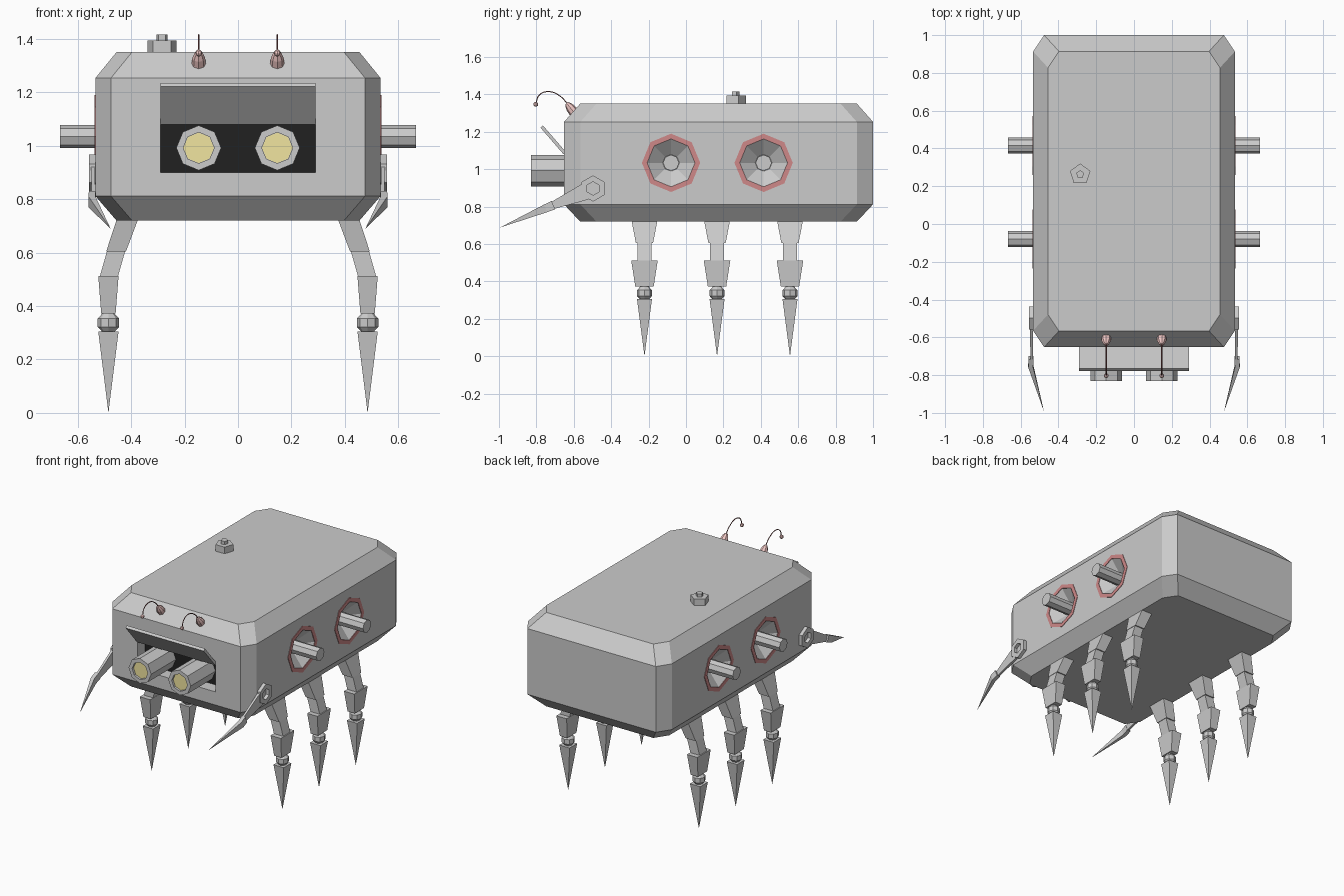
import bpy, bmesh
from math import sin, cos, pi
from mathutils import Vector

if "Cube" in bpy.data.objects:
    bpy.data.objects.remove(bpy.data.objects["Cube"])


def material(name, rgb):
    m = bpy.data.materials.new(name)
    m.diffuse_color = (*rgb, 1)
    m.use_nodes = True
    m.node_tree.nodes["Principled BSDF"].inputs["Base Color"].default_value = m.diffuse_color
    return m


RED = material("red_trim", (0.62, 0.25, 0.25))
PINK = material("pink", (0.88, 0.58, 0.56))
YELLOW = material("yellow_lens", (0.88, 0.78, 0.35))
BLACK = material("black", (0.015, 0.015, 0.015))
WIRE = material("dark_wire", (0.22, 0.08, 0.08))


def loft(name, rings, mat=None, closed=False):
    """Skin a list of equal-length point rings; cap the ends or close into a loop."""
    bm = bmesh.new()
    rows = [[bm.verts.new(p) for p in r] for r in rings]
    n = len(rows[0])
    pairs = list(zip(rows, rows[1:])) + ([(rows[-1], rows[0])] if closed else [])
    for a, b in pairs:
        for i in range(n):
            j = (i + 1) % n
            bm.faces.new((a[i], a[j], b[j], b[i]))
    if not closed:
        bm.faces.new(rows[0])
        bm.faces.new(rows[-1])
    bmesh.ops.remove_doubles(bm, verts=bm.verts, dist=1e-5)
    bmesh.ops.recalc_face_normals(bm, faces=bm.faces)
    me = bpy.data.meshes.new(name)
    bm.to_mesh(me)
    bm.free()
    if mat:
        me.materials.append(mat)
    ob = bpy.data.objects.new(name, me)
    bpy.context.collection.objects.link(ob)
    return ob


def ngon(c, r, n, axis):
    """Regular polygon round an axis, first corner pointing up (or to +y)."""
    c, axis = Vector(c), Vector(axis).normalized()
    up = Vector((0, 1, 0)) if abs(axis.z) > 0.9 else Vector((0, 0, 1))
    u = (up - axis * up.dot(axis)).normalized()
    v = axis.cross(u)
    return [c + r * (u * cos(2 * pi * i / n) + v * sin(2 * pi * i / n)) for i in range(n)]


def rect(cx, cy, z, hx, hy):
    return [(cx + a * hx, cy + b * hy, z) for a, b in ((-1, -1), (1, -1), (1, 1), (-1, 1))]


def chamfered(z, hx, hy):
    """Body cross-section: rectangle with cut corners."""
    cx, cy, mid = 0.058, 0.087, 0.174
    pts = [(hx - cx, hy), (hx, hy - cy)]
    pts += [(x, -y) for x, y in pts[::-1]]
    pts += [(-x, y) for x, y in pts[::-1]]
    return [(x, y + mid, z) for x, y in pts]


# Body shell
body = loft("body", [chamfered(0.72, 0.455, 0.74), chamfered(0.812, 0.534, 0.826),
                     chamfered(1.253, 0.534, 0.826), chamfered(1.35, 0.455, 0.74)])

# Cutters: front window and side port funnels
cutters = [loft("window_cutter", [rect(0, -0.66, 0.9, 0.29, 0.1), rect(0, -0.66, 1.08, 0.29, 0.1)])]
PORTS = [(s, y) for s in (-1, 1) for y in (-0.08, 0.415)]
for s, y in PORTS:
    cutters.append(loft("port_cutter", [ngon((s * x, y, 1.034), r, 8, (1, 0, 0))
                                        for x, r in ((0.56, 0.128), (0.534, 0.128), (0.47, 0.045))]))
for c in cutters:
    c.hide_render = True
    m = body.modifiers.new("cut", "BOOLEAN")
    m.operation, m.solver, m.object = "DIFFERENCE", "EXACT", c
bpy.context.view_layer.update()
dg = bpy.context.evaluated_depsgraph_get()
cut_mesh = bpy.data.meshes.new_from_object(body.evaluated_get(dg))
body.modifiers.clear()
body.data = cut_mesh
for c in cutters:
    bpy.data.objects.remove(c)

# Black back of the window and the raised shutter
loft("window_back", [rect(0, -0.565, 0.9, 0.29, 0.004), rect(0, -0.565, 1.08, 0.29, 0.004)], BLACK)
flap = [(-0.655, 1.08), (-0.778, 1.222), (-0.766, 1.235), (-0.643, 1.093)]
loft("window_shutter", [[(x, y, z) for y, z in flap] for x in (-0.29, 0.29)])

# Side ports: red trim and gun barrel
for s, y in PORTS:
    loft("port_trim", [ngon((s * x, y, 1.034), r, 8, (1, 0, 0)) for x, r in
                       ((0.525, 0.156), (0.537, 0.156), (0.537, 0.128), (0.525, 0.128))], RED, True)
    loft("port_barrel", [ngon((s * x, y, 1.034), 0.043, 8, (1, 0, 0)) for x in (0.45, 0.667)])

for s in (-1, 1):
    # Eyes
    ex = s * 0.147
    loft("eye_barrel", [ngon((ex, y, 0.992), r, 8, (0, 1, 0)) for y, r in
                        ((-0.565, 0.084), (-0.83, 0.084), (-0.83, 0.058), (-0.812, 0.058))])
    loft("eye_lens", [ngon((ex, y, 0.992), 0.057, 8, (0, 1, 0)) for y in (-0.81, -0.816)], YELLOW)

    # Antennae
    a, d = Vector((ex, -0.6, 1.305)), Vector((0, -0.62, 0.78))
    loft("antenna_base", [ngon(a + d * t, r, 8, d) for t, r in
                          ((-0.01, 0.028), (0.03, 0.024), (0.05, 0.017), (0.062, 0.009))], PINK)
    cu = bpy.data.curves.new("antenna_wire", "CURVE")
    cu.dimensions, cu.bevel_depth, cu.bevel_resolution, cu.resolution_u = "3D", 0.003, 1, 5
    path = [(-0.63, 1.345), (-0.672, 1.39), (-0.735, 1.415), (-0.785, 1.396), (-0.803, 1.347)]
    sp = cu.splines.new("BEZIER")
    sp.bezier_points.add(len(path) - 1)
    for bp, (y, z) in zip(sp.bezier_points, path):
        bp.co = (ex, y, z)
        bp.handle_left_type = bp.handle_right_type = "AUTO"
    cu.materials.append(WIRE)
    bpy.context.collection.objects.link(bpy.data.objects.new("antenna_wire", cu))
    loft("antenna_tip", [ngon((ex, -0.803, 1.347 + 0.013 * z), 0.013 * r, 8, (0, 0, 1))
                         for z, r in ((-1, 0.2), (-0.6, 0.8), (0, 1), (0.6, 0.8), (1, 0.2))], PINK)

    # Side claws: pivot ring, arm and spike
    py, pz = -0.497, 0.897
    loft("claw_pivot", [ngon((s * x, py, pz), r, 6, (1, 0, 0)) for x, r in
                        ((0.525, 0.07), (0.557, 0.07), (0.557, 0.036), (0.525, 0.036))], None, True)
    f = Vector((0, -0.922, -0.387))
    side = Vector((0, 0.387, -0.922))

    def claw_ring(dist, x, hw, ht):
        c = Vector((s * x, py, pz)) + f * dist
        return [c + side * (hw * a) + Vector((ht * b, 0, 0))
                for a, b in ((-1, -1), (1, -1), (1, 1), (-1, 1))]

    loft("claw_arm", [claw_ring(0.045, 0.543, 0.045, 0.008), claw_ring(0.235, 0.541, 0.02, 0.007)])
    loft("claw_spike", [claw_ring(0.23, 0.545, 0.024, 0.013), claw_ring(0.275, 0.547, 0.022, 0.013),
                        claw_ring(0.54, 0.476, 0, 0)])

    # Legs
    for y in (-0.222, 0.166, 0.556):
        loft("leg_hip", [rect(s * 0.412, y, 0.73, 0.04, 0.07), rect(s * 0.456, y, 0.605, 0.037, 0.046)])
        loft("leg_knee", [rect(s * 0.455, y, 0.61, 0.034, 0.038), rect(s * 0.485, y, 0.505, 0.034, 0.038)])
        loft("leg_shin", [rect(s * 0.485, y, 0.513, 0.038, 0.071), rect(s * 0.485, y, 0.372, 0.027, 0.049)])
        loft("leg_ankle", [ngon((s * 0.485, y, z), r, 8, (0, 0, 1))
                           for z, r in ((0.375, 0.02), (0.353, 0.04), (0.322, 0.04), (0.3, 0.02))])
        loft("leg_spike", [rect(s * 0.485, y, 0.305, 0.038, 0.04), rect(s * 0.485, y, 0, 0, 0)])

# Roof knob
loft("roof_knob", [ngon((-0.285, 0.263, z), r, 5, (0, 0, 1)) for z, r in
                   ((1.34, 0.057), (1.394, 0.057), (1.394, 0.022), (1.416, 0.022))])
